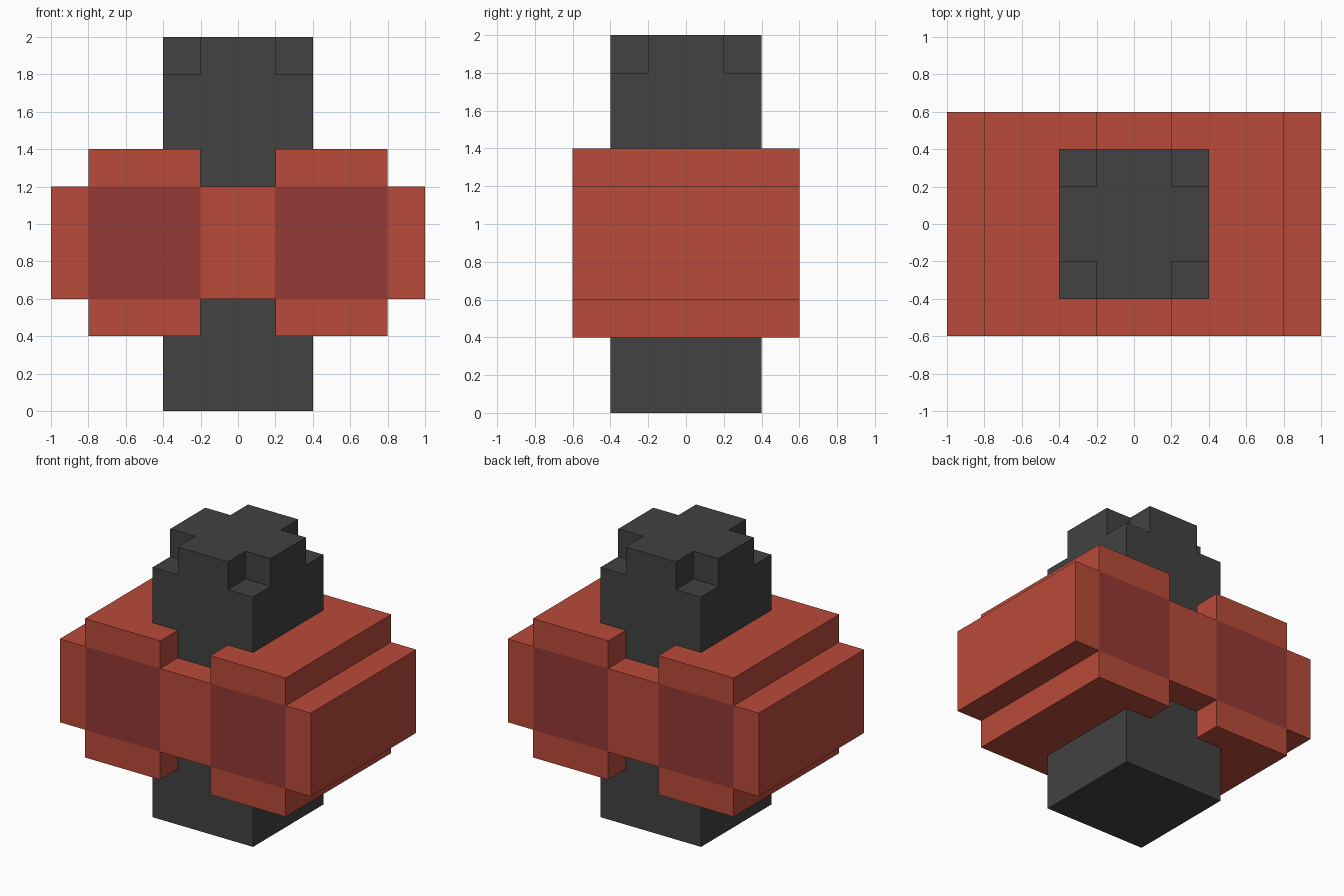
import bpy
import bmesh
import math
from mathutils import Vector

default = bpy.data.objects.get("Cube")
if default:
    bpy.data.objects.remove(default, do_unlink=True)


def material(name, rgb):
    m = bpy.data.materials.new(name)
    m.use_nodes = True
    colour = (*rgb, 1.0)
    m.diffuse_color = colour
    bsdf = next(n for n in m.node_tree.nodes if n.type == 'BSDF_PRINCIPLED')
    bsdf.inputs["Base Color"].default_value = colour
    bsdf.inputs["Roughness"].default_value = 0.8
    return m


red = material("red", (0.491, 0.069, 0.042))
maroon = material("maroon", (0.296, 0.040, 0.036))
charcoal = material("charcoal", (0.054, 0.054, 0.054))


def prism(points, to_3d, offset):
    """Extrude a flat outline along the offset vector."""
    bm = bmesh.new()
    face = bm.faces.new([bm.verts.new(to_3d(*p)) for p in points])
    new = bmesh.ops.extrude_face_region(bm, geom=[face], use_keep_orig=True)
    verts = [g for g in new["geom"] if isinstance(g, bmesh.types.BMVert)]
    bmesh.ops.translate(bm, verts=verts, vec=offset)
    bmesh.ops.recalc_face_normals(bm, faces=bm.faces[:])
    return bm


def cut(bm, axis, values):
    """Slice the whole mesh at each value along an axis."""
    for v in values:
        normal = Vector((0, 0, 0))
        normal[axis] = 1
        bmesh.ops.bisect_plane(bm, geom=bm.verts[:] + bm.edges[:] + bm.faces[:],
                               plane_co=normal * v, plane_no=normal, dist=1e-5)


def finish(bm, name, mats):
    bmesh.ops.recalc_face_normals(bm, faces=bm.faces[:])
    mesh = bpy.data.meshes.new(name)
    bm.to_mesh(mesh)
    bm.free()
    for m in mats:
        mesh.materials.append(m)
    obj = bpy.data.objects.new(name, mesh)
    bpy.context.collection.objects.link(obj)
    return obj


# Red body: stepped outline extruded front to back
half = [(0.2, 1.2), (0.2, 1.4), (0.8, 1.4), (0.8, 1.2), (1.0, 1.2),
        (1.0, 0.6), (0.8, 0.6), (0.8, 0.4), (0.2, 0.4), (0.2, 0.6)]
outline = half + [(-x, z) for x, z in reversed(half)]
bm = prism(outline, lambda x, z: (x, -0.6, z), (0, 1.2, 0))
cut(bm, 0, (-0.8, -0.2, 0.2, 0.8))
cut(bm, 2, (0.6, 1.2))

# Maroon panels on the front and back faces
for f in bm.faces:
    c = f.calc_center_median()
    if abs(f.normal.y) > 0.9 and 0.2 < abs(c.x) < 0.8 and 0.6 < c.z < 1.2:
        f.material_index = 1
finish(bm, "body", [red, maroon])

# Charcoal column with its four top corners notched
square = [(-0.4, -0.4), (0.4, -0.4), (0.4, 0.4), (-0.4, 0.4)]
bm = prism(square, lambda x, y: (x, y, 0), (0, 0, 1.8))
cut(bm, 0, (-0.2, 0.2))
cut(bm, 1, (-0.2, 0.2))
cross = []
for f in bm.faces:
    c = f.calc_center_median()
    if c.z > 1.79 and min(abs(c.x), abs(c.y)) < 0.2:
        cross.append(f)
new = bmesh.ops.extrude_face_region(bm, geom=cross)
bmesh.ops.translate(bm, vec=(0, 0, 0.2),
                    verts=[g for g in new["geom"] if isinstance(g, bmesh.types.BMVert)])
bmesh.ops.dissolve_limit(bm, angle_limit=math.radians(1),
                         verts=bm.verts[:], edges=bm.edges[:])
finish(bm, "column", [charcoal])
